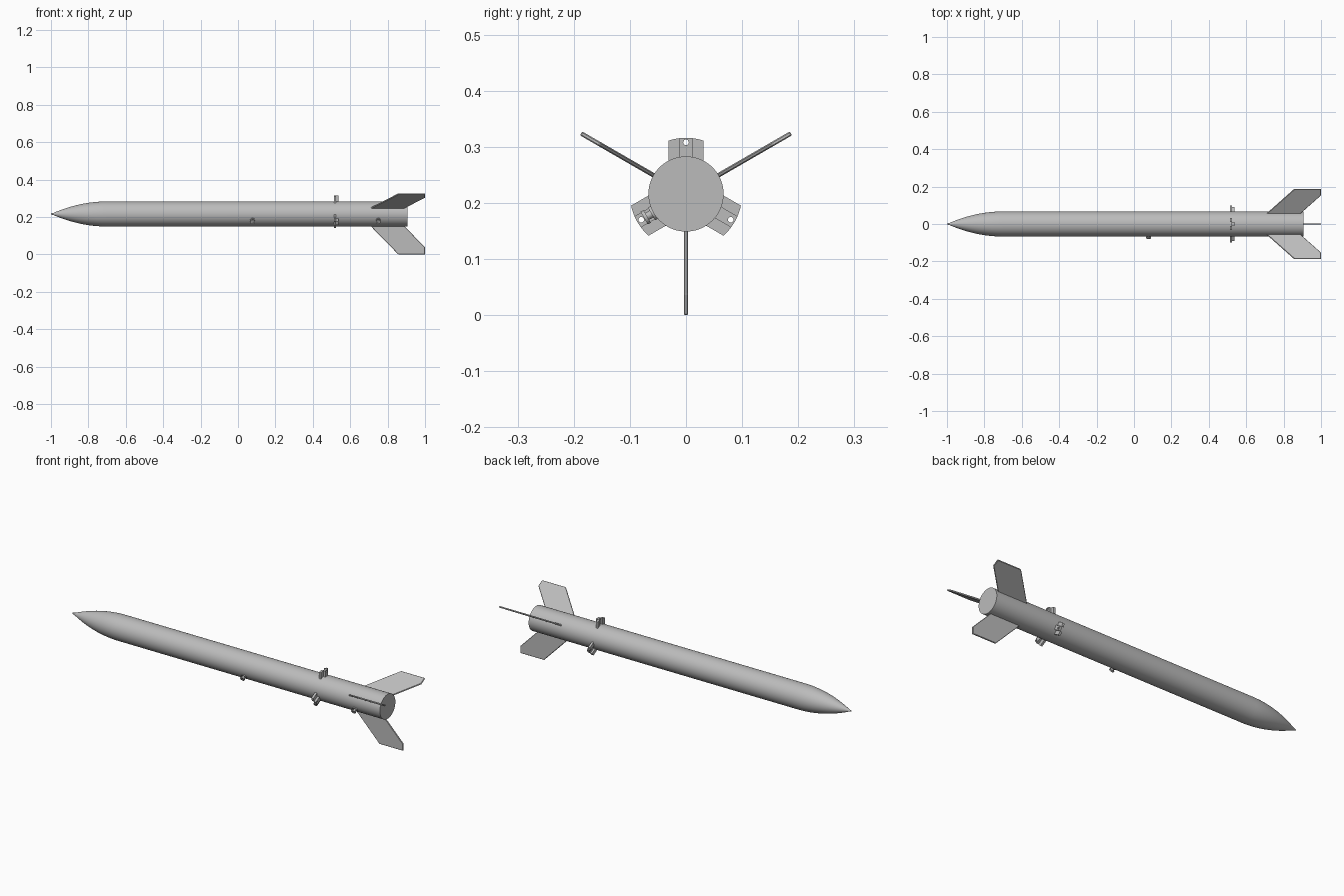
import bpy, bmesh, math
from mathutils import Matrix, Vector

if "Cube" in bpy.data.objects:
    bpy.data.objects.remove(bpy.data.objects["Cube"])

AXIS_Z = 0.216
RADIUS = 0.067
TAIL_X = 0.905

grey = bpy.data.materials.new("light_grey")
grey.use_nodes = True
grey.diffuse_color = (0.5, 0.5, 0.5, 1)
grey.node_tree.nodes["Principled BSDF"].inputs["Base Color"].default_value = (0.5, 0.5, 0.5, 1)


def finish(name, bm, matrix, smooth=True):
    bmesh.ops.remove_doubles(bm, verts=bm.verts, dist=1e-5)
    bmesh.ops.recalc_face_normals(bm, faces=bm.faces)
    mesh = bpy.data.meshes.new(name)
    bm.to_mesh(mesh)
    bm.free()
    mesh.materials.append(grey)
    obj = bpy.data.objects.new(name, mesh)
    bpy.context.collection.objects.link(obj)
    obj.matrix_world = matrix
    if smooth:
        bpy.ops.object.select_all(action='DESELECT')
        obj.select_set(True)
        bpy.context.view_layer.objects.active = obj
        bpy.ops.object.shade_smooth_by_angle(angle=math.radians(30))
    return obj


def lathe(name, profile, matrix, steps):
    """Spin (radius, height) points around local z."""
    bm = bmesh.new()
    verts = [bm.verts.new((r, 0, h)) for r, h in profile]
    edges = [bm.edges.new(pair) for pair in zip(verts, verts[1:])]
    bmesh.ops.spin(bm, geom=verts + edges, axis=(0, 0, 1), cent=(0, 0, 0),
                   angle=2 * math.pi, steps=steps)
    return finish(name, bm, matrix)


def prism(name, outline, low, high, matrix):
    """Extrude a local xy outline from low to high along local z."""
    bm = bmesh.new()
    face = bm.faces.new([bm.verts.new((x, y, low)) for x, y in outline])
    top = bmesh.ops.extrude_face_region(bm, geom=[face])
    moved = [v for v in top["geom"] if isinstance(v, bmesh.types.BMVert)]
    bmesh.ops.translate(bm, verts=moved, vec=(0, 0, high - low))
    return finish(name, bm, matrix, smooth=False)


def around(degrees):
    """Frame on the body axis: local z points outward, local x along the body."""
    return (Matrix.Translation((0, 0, AXIS_Z))
            @ Matrix.Rotation(math.radians(degrees), 4, 'X'))


# Body tube with a curved nose
nose = [(max(0.003, RADIUS * (1 - (1 - i / 20) ** 2)), -1 + 0.3 * i / 20) for i in range(21)]
body_profile = [(0, -1)] + nose + [(RADIUS, TAIL_X), (0, TAIL_X)]
lathe("body", body_profile,
      Matrix.Translation((0, 0, AXIS_Z)) @ Matrix.Rotation(math.pi / 2, 4, 'Y'), 72)

# Swept tail fins with thinned edges
fin_outline = [(0.69, 0.045), (0.857, 0.216), (1.0, 0.216), (1.0, 0.178), (0.87, 0.045)]
for label, angle in (("bottom", 180), ("right", 60), ("left", -60)):
    fin = prism(label + "_fin", fin_outline, -0.004, 0.004,
                around(angle) @ Matrix.Rotation(math.pi / 2, 4, 'X'))
    edge = fin.modifiers.new("edge", 'BEVEL')
    edge.width = 0.002
    edge.segments = 1

# Stepped guide lugs with curved outer edge and a hole through the middle
LUG_R, HALF, STEP = 0.1, 0.031, 0.0115


def arc(a, b, n=6):
    ys = [a + (b - a) * i / n for i in range(n + 1)]
    return [(y, math.sqrt(LUG_R ** 2 - y * y)) for y in ys]


for label, angle in (("top", 0), ("right", 120), ("left", -120)):
    # Local outline (y, z) is extruded along the body axis
    frame = around(angle) @ Matrix(((0, 0, 1, 0), (1, 0, 0, 0), (0, 1, 0, 0), (0, 0, 0, 1)))
    for part, a, b, x0, x1 in (("outer_a", -HALF, -STEP, 0.512, 0.524),
                               ("centre", -STEP, STEP, 0.522, 0.536),
                               ("outer_b", STEP, HALF, 0.512, 0.524)):
        plate = prism(f"{label}_lug_{part}", [(a, 0.058), (b, 0.058)] + arc(b, a), x0, x1, frame)
        if part == "centre":
            bore = lathe(f"{label}_lug_bore", [(0, 0.5), (0.005, 0.5), (0.005, 0.56), (0, 0.56)],
                         frame @ Matrix.Translation((0, 0.092, 0)), 16)
            bore.hide_render = True
            bore.hide_viewport = True
            cut = plate.modifiers.new("hole", 'BOOLEAN')
            cut.operation = 'DIFFERENCE'
            cut.object = bore

# Spool-shaped rail buttons on the lower front side
spool = [(0, 0.06), (0.013, 0.06), (0.013, 0.071), (0.007, 0.071), (0.007, 0.08),
         (0.013, 0.08), (0.013, 0.086), (0.004, 0.086), (0.004, 0.083), (0, 0.083)]
for label, x in (("front", 0.078), ("rear", 0.75)):
    lathe(label + "_rail_button", spool, around(120) @ Matrix.Translation((x, 0, 0)), 24)
